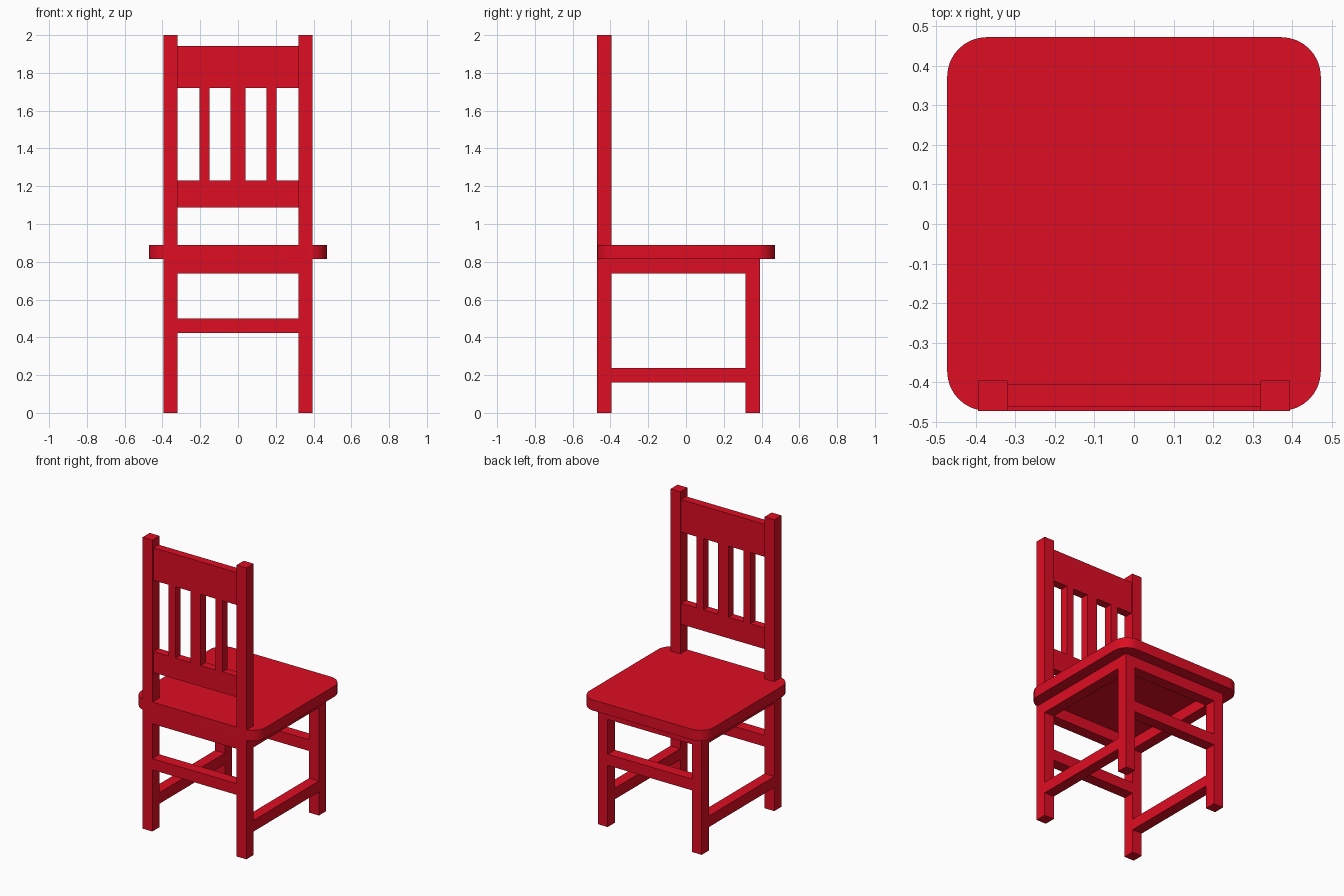
import bpy, bmesh, math

if "Cube" in bpy.data.objects:
    bpy.data.objects.remove(bpy.data.objects["Cube"])

red = bpy.data.materials.new("red_paint")
red.diffuse_color = (0.73, 0.004, 0.017, 1)
red.use_nodes = True
red.node_tree.nodes["Principled BSDF"].inputs["Base Color"].default_value = red.diffuse_color


def finish(name, bm):
    bmesh.ops.recalc_face_normals(bm, faces=bm.faces)
    mesh = bpy.data.meshes.new(name)
    bm.to_mesh(mesh)
    bm.free()
    mesh.materials.append(red)
    obj = bpy.data.objects.new(name, mesh)
    bpy.context.collection.objects.link(obj)
    return obj


def box(name, x, y, z):
    """Box from (min, max) ranges on each axis."""
    bm = bmesh.new()
    bmesh.ops.create_cube(bm, size=1)
    for v in bm.verts:
        v.co = [(r[0] + r[1]) / 2 + c * (r[1] - r[0]) for r, c in zip((x, y, z), v.co)]
    return finish(name, bm)


HALF = 0.472                    # seat half width
IN, OUT = 0.32, 0.394           # leg inner and outer x
BACK = (-HALF, -0.395)          # depth of the backrest posts
FRONT = (0.315, 0.392)          # depth of the short legs
SEAT = (0.815, 0.888)           # seat height range
APRON = (0.739, 0.815)
SLAT = (-0.461, -0.405)         # depth of the backrest infill

# Seat board with rounded corners
R, STEPS = 0.1, 8
bm = bmesh.new()
ring = []
for k, (sx, sy) in enumerate([(1, 1), (-1, 1), (-1, -1), (1, -1)]):
    for i in range(STEPS + 1):
        a = math.radians(90 * (k + i / STEPS))
        ring.append(bm.verts.new((sx * (HALF - R) + R * math.cos(a),
                                  sy * (HALF - R) + R * math.sin(a), SEAT[0])))
base = bm.faces.new(ring)
top = bmesh.ops.extrude_face_region(bm, geom=[base], use_keep_orig=True)["geom"]
bmesh.ops.translate(bm, vec=(0, 0, SEAT[1] - SEAT[0]),
                    verts=[v for v in top if isinstance(v, bmesh.types.BMVert)])
seat = finish("seat", bm)
bpy.context.view_layer.objects.active = seat
seat.select_set(True)
bpy.ops.object.shade_smooth_by_angle(angle=math.radians(30))

# Legs, side aprons and low side rails
for side, s in (("left", -1), ("right", 1)):
    x = sorted((s * IN, s * OUT))
    box(f"{side}_back_post", x, BACK, (0, 2))
    box(f"{side}_short_leg", x, FRONT, (0, SEAT[0]))
    for part, z in (("apron", APRON), ("low_rail", (0.161, 0.237))):
        box(f"{side}_{part}", x, (BACK[1], FRONT[0]), z)

# Cross aprons and stretchers between the legs
for end, y in (("back", BACK), ("front", FRONT)):
    box(f"{end}_apron", (-IN, IN), y, APRON)
    box(f"{end}_stretcher", (-IN, IN), y, (0.423, 0.5))

# Backrest rails and slats
box("backrest_top_rail", (-IN, IN), SLAT, (1.72, 1.943))
box("backrest_lower_rail", (-IN, IN), SLAT, (1.087, 1.231))
for name, x in (("left", (-0.205, -0.152)), ("middle", (-0.039, 0.039)), ("right", (0.152, 0.205))):
    box(f"{name}_slat", x, SLAT, (1.231, 1.72))
